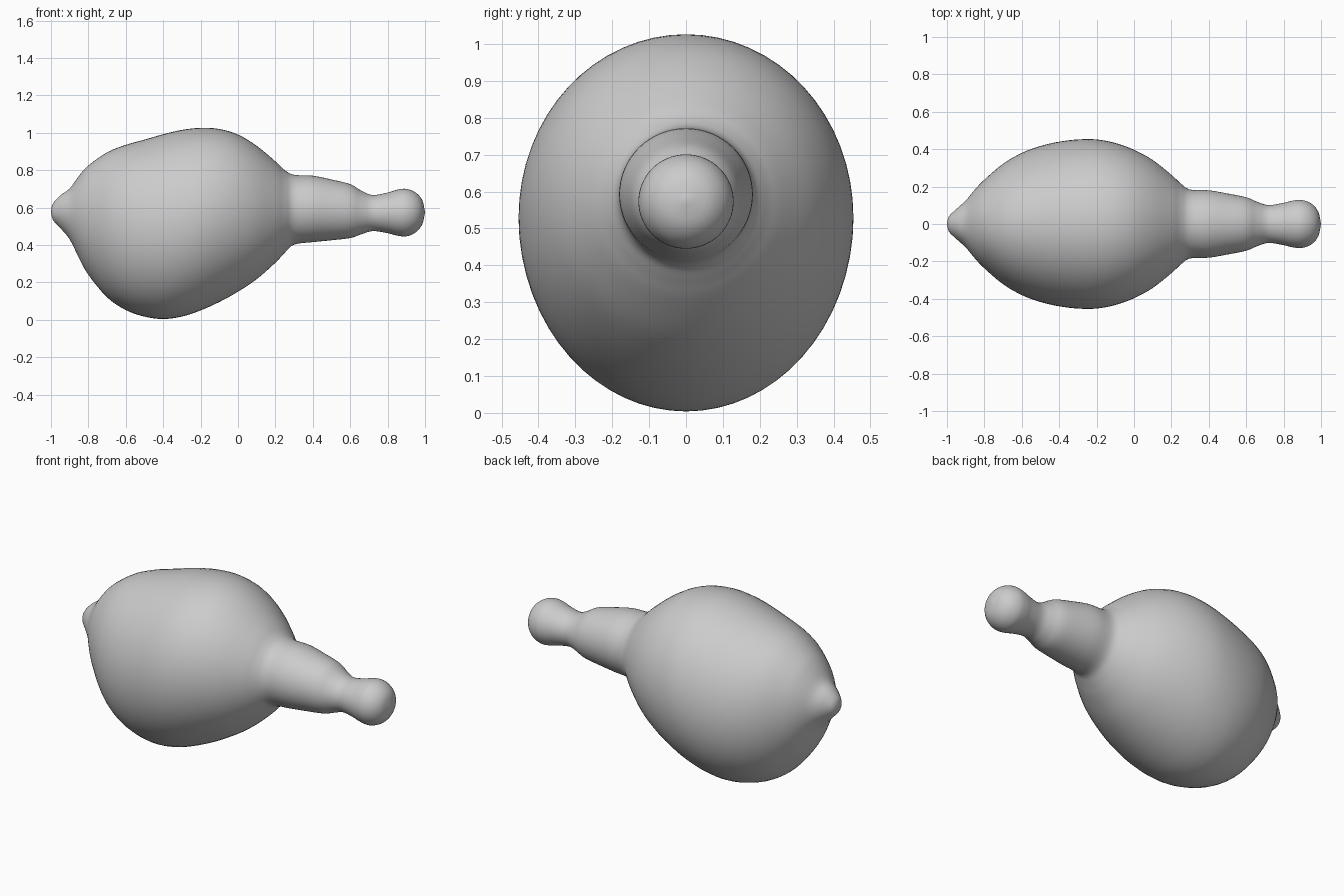
import bpy, bmesh, math
from mathutils import Vector

if "Cube" in bpy.data.objects:
    bpy.data.objects.remove(bpy.data.objects["Cube"])

# Cross-sections along the length: x, bottom z, top z, half width in y
SECTIONS = [Vector(s) for s in [
    (-1.0, .58, .58, 0), (-.99, .535, .62, .04), (-.95, .49, .665, .08),
    (-.90, .43, .702, .125), (-.85, .33, .77, .185), (-.80, .24, .825, .237),
    (-.70, .12, .895, .322), (-.60, .052, .935, .38), (-.50, .017, .963, .417),
    (-.40, .004, .992, .44), (-.30, .017, .015 + 1, .452), (-.20, .05, 1.026, .452),
    (-.10, .095, 1.02, .433), (0, .15, .99, .397), (.10, .217, .93, .342),
    (.20, .305, .847, .263), (.25, .358, .80, .217), (.30, .402, .775, .184),
    (.40, .415, .77, .18), (.50, .425, .75, .163), (.60, .437, .725, .143),
    (.66, .457, .69, .118), (.72, .474, .667, .101), (.80, .463, .68, .113),
    (.85, .45, .695, .125), (.90, .446, .70, .128), (.95, .467, .68, .108),
    (.985, .51, .64, .066), (1.0, .575, .575, 0)]]
SIDES, STEPS = 64, 4


def smooth_path(pts, steps):
    """Catmull-Rom curve through the sections."""
    out = []
    for i in range(len(pts) - 1):
        a, b, c, d = (pts[max(0, min(len(pts) - 1, i + k))] for k in (-1, 0, 1, 2))
        for j in range(steps):
            t = j / steps
            out.append(.5 * (2 * b + (c - a) * t + (2 * a - 5 * b + 4 * c - d) * t ** 2
                             + (3 * b - a - 3 * c + d) * t ** 3))
    return out + [pts[-1]]


def loft(name, sections):
    """Elliptical rings skinned together and closed to a point at both ends."""
    bm = bmesh.new()
    rings = []
    for x, low, high, half in sections[1:-1]:
        mid, rad = (low + high) / 2, (high - low) / 2
        rings.append([bm.verts.new((x, half * math.cos(a), mid + rad * math.sin(a)))
                      for a in (2 * math.pi * k / SIDES for k in range(SIDES))])
    for r, s in zip(rings, rings[1:]):
        for k in range(SIDES):
            n = (k + 1) % SIDES
            bm.faces.new((r[k], r[n], s[n], s[k]))
    for end, ring in ((sections[0], rings[0]), (sections[-1], rings[-1])):
        tip = bm.verts.new((end[0], 0, end[1]))
        for k in range(SIDES):
            bm.faces.new((tip, ring[k], ring[(k + 1) % SIDES]))
    bmesh.ops.recalc_face_normals(bm, faces=bm.faces)
    for f in bm.faces:
        f.smooth = True
    mesh = bpy.data.meshes.new(name)
    bm.to_mesh(mesh)
    bm.free()
    obj = bpy.data.objects.new(name, mesh)
    bpy.context.collection.objects.link(obj)
    return obj


# Bulbous body, pointed nub, tapering neck and rounded knob in one smooth skin
loft("bulb_body_with_neck", smooth_path(SECTIONS, STEPS))
